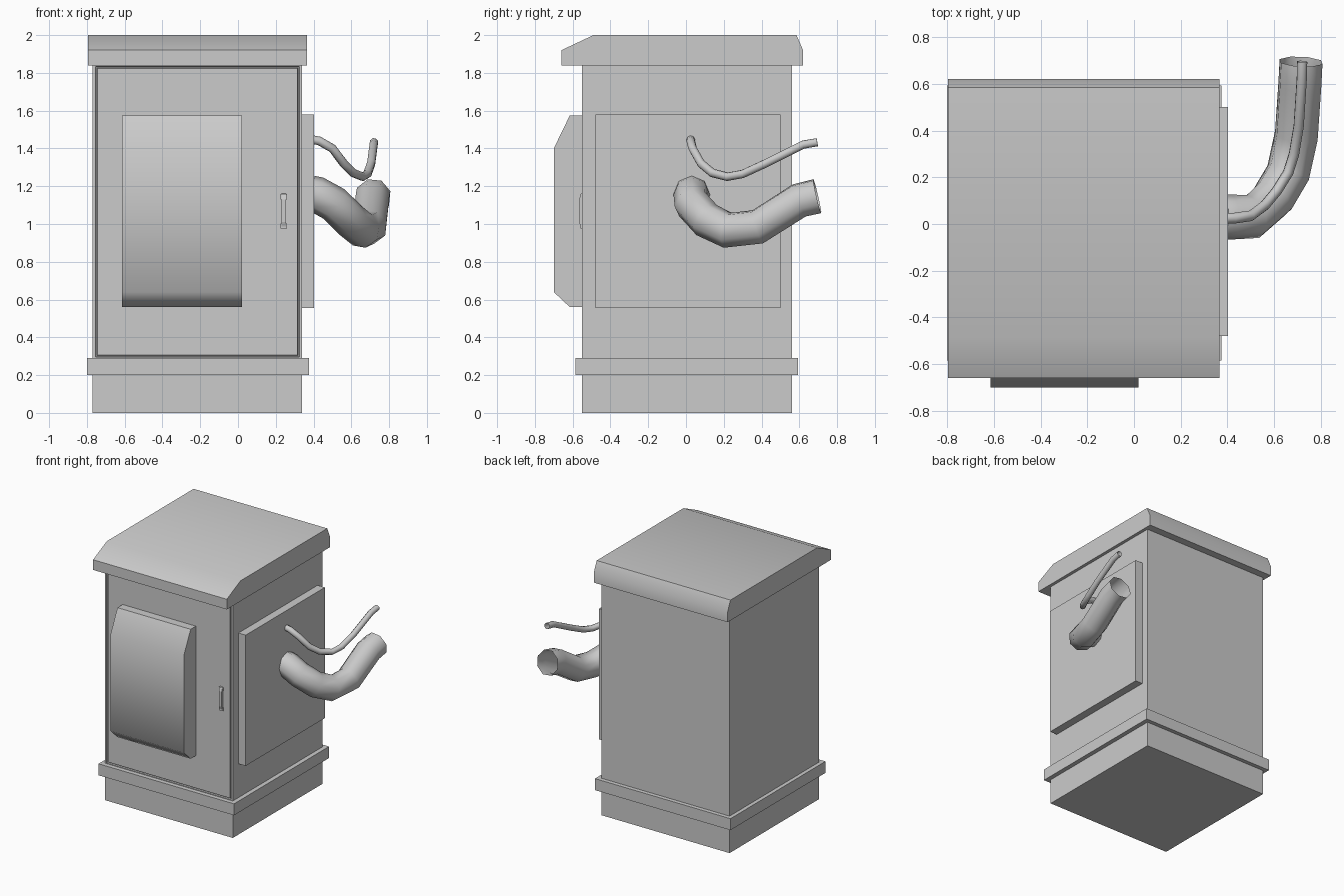
import bpy, bmesh, math
from mathutils import Vector

if "Cube" in bpy.data.objects:
    bpy.data.objects.remove(bpy.data.objects["Cube"])


def make(name, bm, smooth=None):
    bmesh.ops.recalc_face_normals(bm, faces=bm.faces)
    me = bpy.data.meshes.new(name)
    bm.to_mesh(me)
    bm.free()
    ob = bpy.data.objects.new(name, me)
    bpy.context.collection.objects.link(ob)
    if smooth:
        bpy.ops.object.select_all(action='DESELECT')
        bpy.context.view_layer.objects.active = ob
        ob.select_set(True)
        bpy.ops.object.shade_smooth_by_angle(angle=math.radians(smooth))
    return ob


def box_bm(x0, x1, y0, y1, z0, z1):
    bm = bmesh.new()
    bmesh.ops.create_cube(bm, size=1)
    for v in bm.verts:
        v.co = Vector(((x0 + x1) / 2 + v.co.x * (x1 - x0),
                       (y0 + y1) / 2 + v.co.y * (y1 - y0),
                       (z0 + z1) / 2 + v.co.z * (z1 - z0)))
    return bm


def extruded(name, profile, x0, x1, smooth=None):
    """Extrude a (y, z) profile along x."""
    bm = bmesh.new()
    f = bm.faces.new([bm.verts.new((x0, y, z)) for y, z in profile])
    r = bmesh.ops.extrude_face_region(bm, geom=[f])
    vs = [g for g in r['geom'] if isinstance(g, bmesh.types.BMVert)]
    bmesh.ops.translate(bm, verts=vs, vec=(x1 - x0, 0, 0))
    bm.faces.ensure_lookup_table()
    return make(name, bm, smooth)


def tube(name, points, radius):
    """Open-ended eight-sided pipe along a path."""
    cu = bpy.data.curves.new(name, 'CURVE')
    cu.dimensions = '3D'
    cu.bevel_depth = radius
    cu.bevel_resolution = 2
    sp = cu.splines.new('POLY')
    sp.points.add(len(points) - 1)
    for p, co in zip(sp.points, points):
        p.co = (*co, 1)
    ob = bpy.data.objects.new(name, cu)
    bpy.context.collection.objects.link(ob)
    bpy.ops.object.select_all(action='DESELECT')
    bpy.context.view_layer.objects.active = ob
    ob.select_set(True)
    bpy.ops.object.convert(target='MESH')
    bpy.ops.object.shade_smooth()


# Plinth and skirting band
make("plinth", box_bm(-0.77, 0.34, -0.55, 0.56, 0, 0.21))
make("skirting_band", box_bm(-0.80, 0.375, -0.585, 0.592, 0.2, 0.29))

# Cabinet with a grooved door outline on the front
bm = box_bm(-0.77, 0.34, -0.55, 0.56, 0.28, 1.85)
front = min(bm.faces, key=lambda f: f.calc_center_median().y)
for thickness, depth in ((0.022, 0), (0.003, -0.012), (0.008, 0), (0.003, 0.012)):
    bmesh.ops.inset_region(bm, faces=[front], thickness=thickness, depth=depth)
make("cabinet", bm)

# Roof with sloped front and chamfered back
extruded("roof", [(-0.66, 1.84), (-0.66, 1.92), (-0.49, 2.0),
                  (0.585, 2.0), (0.62, 1.92), (0.62, 1.84)], -0.795, 0.365, 30)

# Door cover and handle
extruded("door_cover", [(-0.545, 0.56), (-0.615, 0.56), (-0.70, 0.64),
                        (-0.70, 1.40), (-0.615, 1.575), (-0.545, 1.575)],
         -0.615, 0.02, 50)
extruded("handle_grip", [(-0.54, 0.975), (-0.556, 0.98), (-0.566, 1.01),
                         (-0.566, 1.13), (-0.556, 1.16), (-0.54, 1.165)],
         0.23, 0.255)
for i, z in enumerate((0.975, 1.13)):
    make(f"handle_mount_{i + 1}", box_bm(0.226, 0.259, -0.558, -0.54, z, z + 0.028))

# Side panel
make("side_panel", box_bm(0.33, 0.403, -0.48, 0.5, 0.555, 1.58))

# Hanging hose and cable
tube("hose", [(0.39, 0.03, 1.16), (0.42, 0.03, 1.155), (0.51, 0.032, 1.105),
              (0.595, 0.11, 1.02), (0.66, 0.22, 0.967), (0.695, 0.38, 0.985),
              (0.71, 0.6, 1.125), (0.715, 0.695, 1.147)], 0.096)
tube("cable", [(0.39, 0.025, 1.447), (0.43, 0.025, 1.44), (0.5, 0.035, 1.40),
               (0.56, 0.08, 1.32), (0.61, 0.14, 1.27), (0.66, 0.22, 1.25),
               (0.685, 0.3, 1.265), (0.705, 0.42, 1.32),
               (0.718, 0.62, 1.42), (0.72, 0.695, 1.433)], 0.023)
